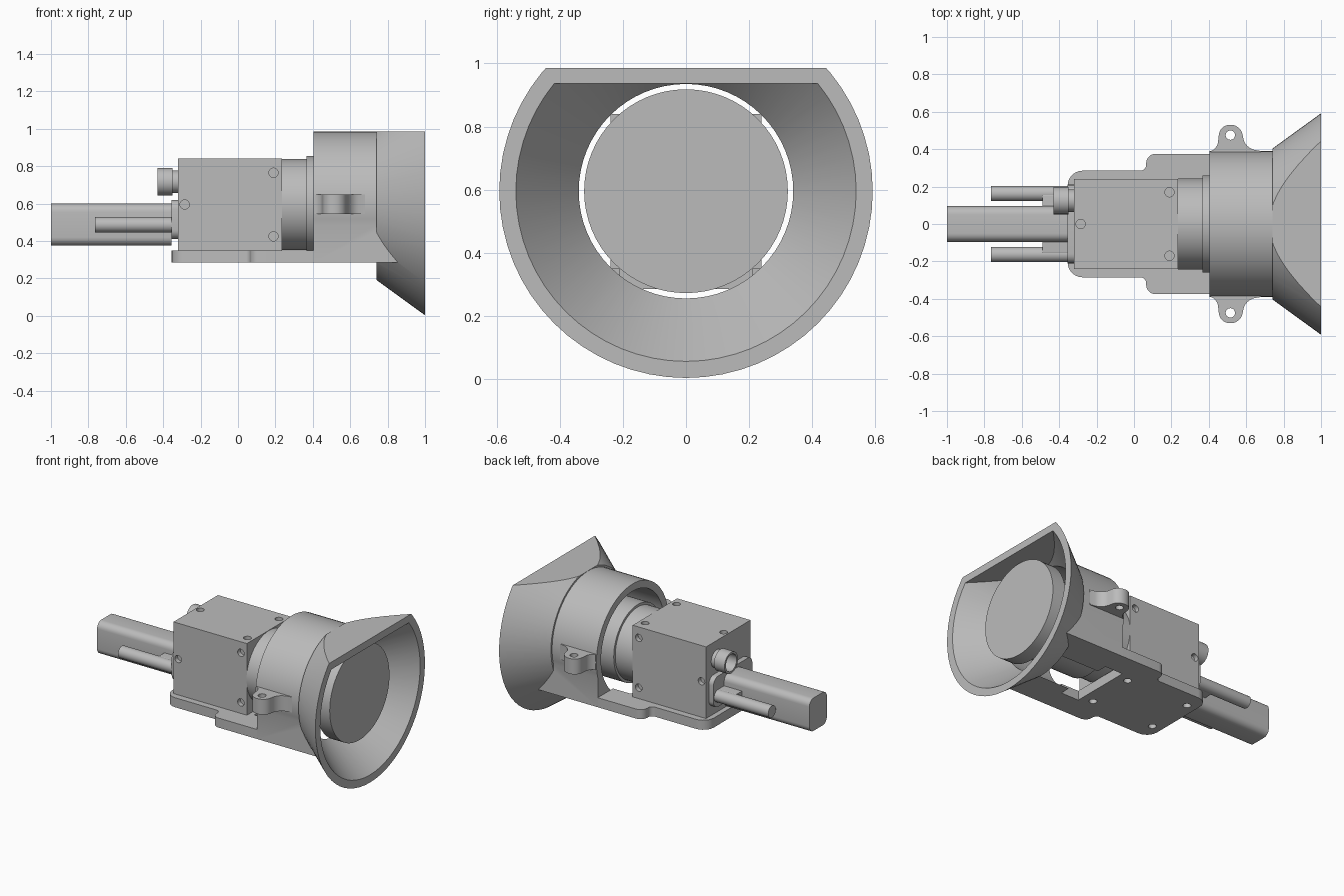
import bpy, bmesh, math
from mathutils import Vector

if "Cube" in bpy.data.objects:
    bpy.data.objects.remove(bpy.data.objects["Cube"], do_unlink=True)

grey = bpy.data.materials.new("plain grey")
grey.use_nodes = True
COLOUR = (0.5, 0.5, 0.5, 1)
grey.diffuse_color = COLOUR
grey.node_tree.nodes["Principled BSDF"].inputs["Base Color"].default_value = COLOUR

AXIS_Z = 0.595  # height of the optical axis


def finish(name, bm):
    bmesh.ops.recalc_face_normals(bm, faces=bm.faces[:])
    mesh = bpy.data.meshes.new(name)
    bm.to_mesh(mesh)
    bm.free()
    mesh.materials.append(grey)
    ob = bpy.data.objects.new(name, mesh)
    bpy.context.collection.objects.link(ob)
    return ob


def lathe(name, profile, origin=(0, 0, AXIS_Z), axis="x", seg=64):
    """Solid of revolution from (distance, radius) pairs along an axis."""
    bm = bmesh.new()
    rings = []
    for d, r in profile:
        ring = []
        for i in range(seg):
            t = math.tau * i / seg
            c, s = r * math.cos(t), r * math.sin(t)
            local = {"x": (d, c, s), "y": (c, d, s), "z": (c, s, d)}[axis]
            ring.append(bm.verts.new(Vector(origin) + Vector(local)))
        rings.append(ring)
    for a, b in zip(rings, rings[1:]):
        for i in range(seg):
            j = (i + 1) % seg
            bm.faces.new((a[i], a[j], b[j], b[i]))
    bm.faces.new(rings[0])
    bm.faces.new(rings[-1])
    return finish(name, bm)


def prism(name, outline, low, high, axis="z", radii=None):
    """Extruded outline; radii rounds the numbered corners."""
    bm = bmesh.new()
    place = (lambda p, h: (p[0], p[1], h)) if axis == "z" else (lambda p, h: (h, p[0], p[1]))
    a = [bm.verts.new(place(p, low)) for p in outline]
    b = [bm.verts.new(place(p, high)) for p in outline]
    bm.faces.new(a)
    bm.faces.new(b)
    sides = []
    for i in range(len(a)):
        j = (i + 1) % len(a)
        bm.faces.new((a[i], a[j], b[j], b[i]))
    for i in range(len(a)):
        sides.append(bm.edges.get((a[i], b[i])))
    for i, r in (radii or {}).items():
        bmesh.ops.bevel(bm, geom=[sides[i]], offset=r, segments=6, profile=0.5, affect="EDGES")
    return finish(name, bm)


def box(name, x, y, z):
    return prism(name, [(x[0], y[0]), (x[1], y[0]), (x[1], y[1]), (x[0], y[1])], *z)


def combine(ob, other, operation="DIFFERENCE"):
    mod = ob.modifiers.new("cut", "BOOLEAN")
    mod.operation, mod.solver, mod.object = operation, "EXACT", other
    bpy.context.view_layer.update()
    graph = bpy.context.evaluated_depsgraph_get()
    mesh = bpy.data.meshes.new_from_object(ob.evaluated_get(graph))
    ob.modifiers.clear()
    ob.data = mesh
    bpy.data.objects.remove(other, do_unlink=True)


def drill(ob, x, y, z, axis, depth=0.03, r=0.025):
    combine(ob, lathe("drill", [(-depth, r), (depth, r)], (x, y, z), axis, 20))


# Shroud: clipped tube, straight lower walls and flared mouth
shroud = lathe("shroud", [(0.405, 0.39), (0.76, 0.39)])
combine(shroud, box("clip", (0.3, 0.9), (-1, 1), (-0.2, 0.285)))
combine(shroud, box("walls", (0.405, 0.88), (-0.375, 0.375), (0.285, 0.5)), "UNION")
mouth = lathe("mouth", [(0.74, 0.403), (1, 0.592)])
combine(mouth, box("clip", (0.5, 1.2), (-1, 1), (0.986, 1.5)))
combine(shroud, mouth, "UNION")
bore = lathe("bore", [(0.3, 0.34), (0.74, 0.34), (1.05, 0.578)])
combine(bore, box("clip", (0.2, 1.2), (-1, 1), (0.936, 1.5)))
combine(shroud, bore)

# Mounting ears on both sides of the shroud
EAR = [(0.41, 0.35), (0.68, 0.35), (0.68, 0.39), (0.595, 0.405),
       (0.57, 0.53), (0.46, 0.53), (0.445, 0.405), (0.41, 0.39)]
for side, word in ((1, "left"), (-1, "right")):
    ear = prism(word + "_ear", [(x, y * side) for x, y in EAR], 0.545, 0.65,
                radii={3: 0.05, 4: 0.05, 5: 0.05, 6: 0.03})
    drill(ear, 0.515, 0.475 * side, 0.6, "z", 0.1)

# Base plate, stepped, with a window below the lens and four screw holes
half = [(-0.355, 0.285), (0.065, 0.285), (0.065, 0.375), (0.405, 0.375)]
plate = prism("base_plate", half + [(x, -y) for x, y in reversed(half)], 0.285, 0.35,
              radii={0: 0.08, 7: 0.08, 1: 0.03, 6: 0.03, 2: 0.05, 5: 0.05})
combine(plate, box("window", (0.27, 0.5), (-0.21, 0.21), (0.2, 0.4)))
for x in (0.19, -0.285):
    for y in (0.165, -0.165):
        drill(plate, x, y, 0.3, "z", 0.045)

# Camera body with three screw holes on the top and each side
body = box("camera_body", (-0.32, 0.235), (-0.24, 0.24), (0.35, 0.84))
for a, b in ((0.19, 0.17), (0.19, -0.17), (-0.285, 0)):
    drill(body, a, b, 0.84, "z")
    for y in (0.24, -0.24):
        drill(body, a, y, AXIS_Z + b, "y")

# Lens barrel with wide front element
lathe("lens", [(0.235, 0.243), (0.365, 0.243), (0.365, 0.26), (0.75, 0.26),
               (0.82, 0.323), (0.92, 0.323)])

# Round socket on the back
lathe("round_socket", [(-0.32, 0.06), (-0.35, 0.06), (-0.35, 0.073), (-0.43, 0.073),
                       (-0.43, 0.058), (-0.345, 0.058)], (0, 0.125, 0.717), seg=32)


def rounded_bar(name, y, z, x, r):
    pts = [(y[0], z[0]), (y[1], z[0]), (y[1], z[1]), (y[0], z[1])]
    return prism(name, pts, *x, axis="x", radii={i: r for i in range(4)})


# Cable connector: flange, shell, grip and two thumb screws
rounded_bar("connector_flange", (-0.21, 0.21), (0.41, 0.62), (-0.355, -0.32), 0.05)
rounded_bar("connector_shell", (-0.16, 0.16), (0.447, 0.528), (-0.49, -0.355), 0.01)
rounded_bar("connector_grip", (-0.095, 0.095), (0.375, 0.6), (-1, -0.355), 0.045)
for side, word in ((1, "left"), (-1, "right")):
    lathe(word + "_thumb_screw", [(-0.765, 0.041), (-0.355, 0.041)],
          (0, 0.163 * side, 0.487), seg=24)

# Smooth the round surfaces, keep hard edges
for ob in bpy.context.collection.objects:
    if ob.type == "MESH" and ob.data.materials and ob.data.materials[0] == grey:
        bpy.ops.object.select_all(action="DESELECT")
        ob.select_set(True)
        bpy.context.view_layer.objects.active = ob
        bpy.ops.object.shade_smooth_by_angle(angle=math.radians(30))
